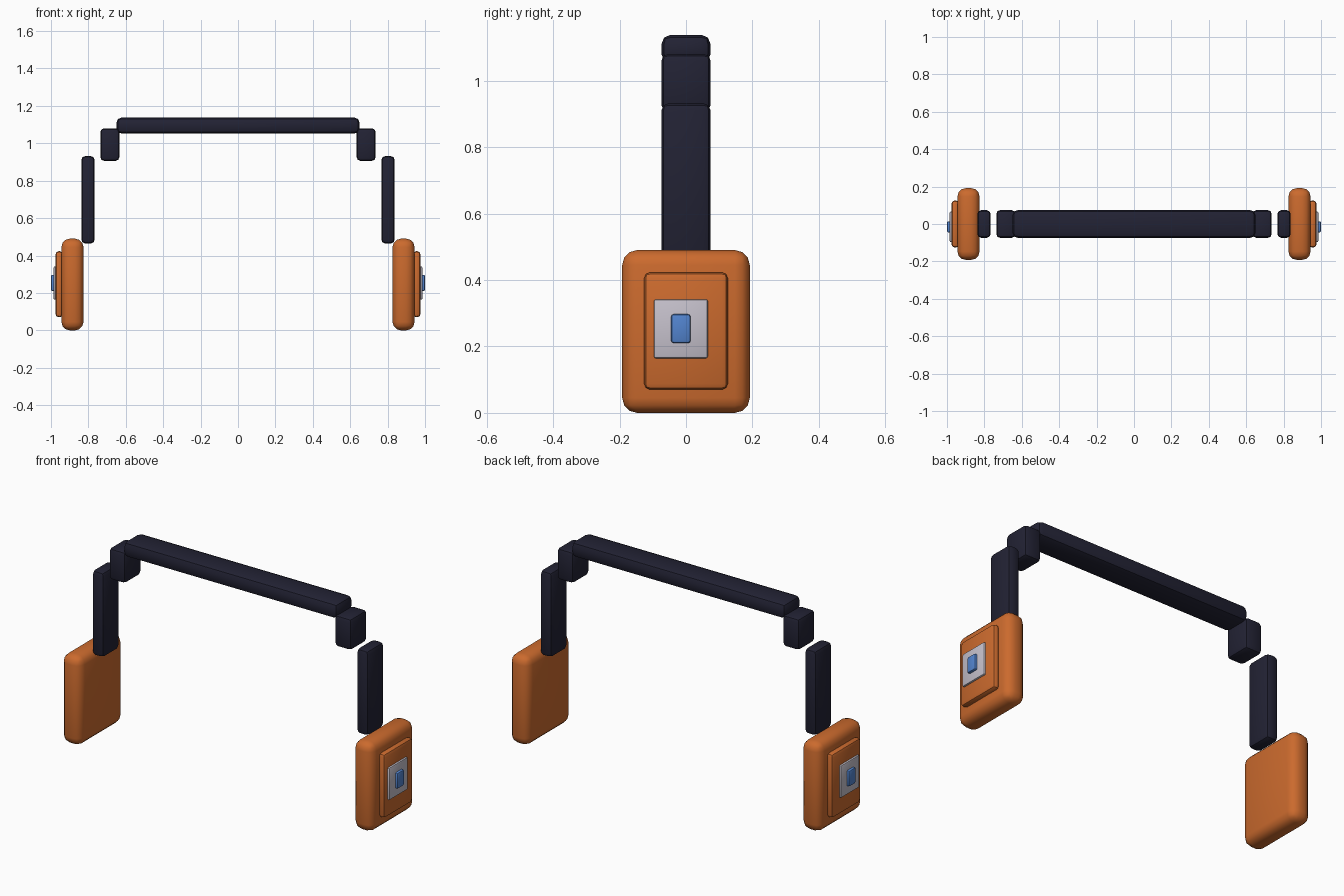
import bpy
import math

if "Cube" in bpy.data.objects:
    bpy.data.objects.remove(bpy.data.objects["Cube"])


def material(name, rgb):
    m = bpy.data.materials.new(name)
    m.diffuse_color = (*rgb, 1.0)
    m.use_nodes = True
    m.node_tree.nodes["Principled BSDF"].inputs["Base Color"].default_value = m.diffuse_color
    return m


NAVY = material("dark navy", (0.016, 0.016, 0.034))
ORANGE = material("orange", (0.60, 0.145, 0.027))
GREY = material("light grey", (0.56, 0.53, 0.60))
BLUE = material("blue", (0.085, 0.23, 0.62))


def rounded_box(name, lo, hi, bevel, segments, mat):
    """Box between two corners with bevelled edges."""
    bpy.ops.mesh.primitive_cube_add(
        size=1, location=[(a + b) / 2 for a, b in zip(lo, hi)])
    ob = bpy.context.object
    ob.name = name
    ob.scale = [b - a for a, b in zip(lo, hi)]
    bpy.ops.object.transform_apply(location=False, rotation=False, scale=True)
    mod = ob.modifiers.new("rounded edges", "BEVEL")
    mod.width = bevel
    mod.segments = segments
    bpy.ops.object.modifier_apply(modifier=mod.name)
    ob.data.materials.append(mat)
    bpy.ops.object.shade_smooth_by_angle(angle=math.radians(35))
    return ob


def side_pair(name, lo, hi, bevel, segments, mat):
    """The same box on the right and mirrored to the left."""
    rounded_box("right_" + name, lo, hi, bevel, segments, mat)
    rounded_box("left_" + name, (-hi[0], lo[1], lo[2]),
                (-lo[0], hi[1], hi[2]), bevel, segments, mat)


# Headband: top bar, shoulder blocks and side arms
rounded_box("top_bar", (-0.65, -0.074, 1.052), (0.65, 0.074, 1.138), 0.028, 2, NAVY)
side_pair("shoulder_block", (0.634, -0.074, 0.906), (0.736, 0.074, 1.080), 0.020, 2, NAVY)
side_pair("side_arm", (0.766, -0.074, 0.464), (0.838, 0.074, 0.932), 0.022, 2, NAVY)

# Ear cups with stepped outer plates
side_pair("ear_cup", (0.826, -0.192, 0.0), (0.944, 0.192, 0.49), 0.045, 3, ORANGE)
side_pair("cup_plate", (0.935, -0.126, 0.07), (0.976, 0.126, 0.423), 0.018, 2, ORANGE)
side_pair("badge_plate", (0.965, -0.097, 0.164), (0.986, 0.066, 0.342), 0.007, 2, GREY)
side_pair("badge_button", (0.975, -0.045, 0.210), (1.0, 0.014, 0.297), 0.008, 2, BLUE)
